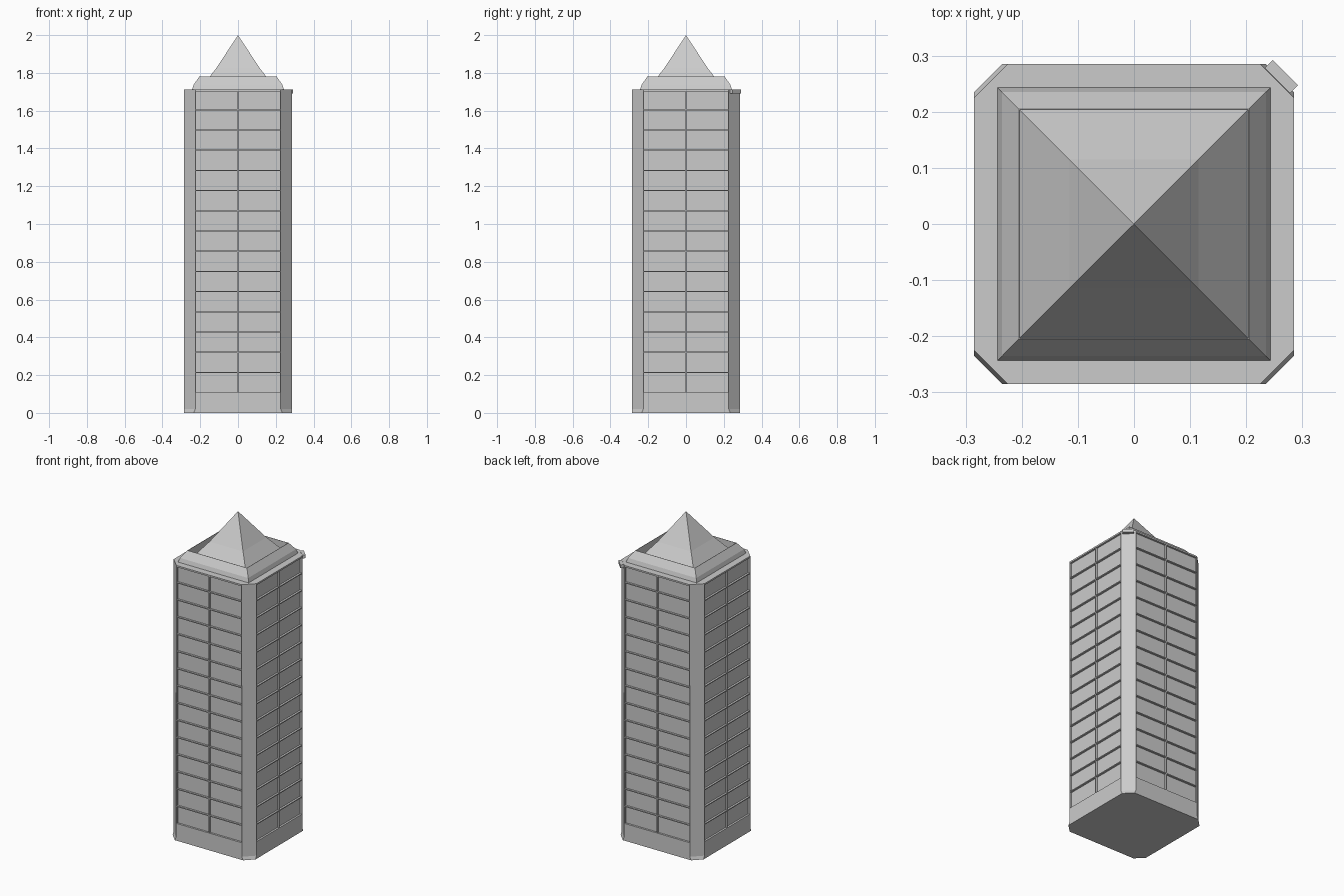
import bpy, bmesh, math
from mathutils import Matrix

if "Cube" in bpy.data.objects:
    bpy.data.objects.remove(bpy.data.objects["Cube"])

H, TOP, FLOOR = 0.285, 1.712, 0.107
WIN, DEPTH = 0.222, 0.012


def to_object(name, bm):
    bmesh.ops.recalc_face_normals(bm, faces=bm.faces)
    me = bpy.data.meshes.new(name)
    bm.to_mesh(me)
    bm.free()
    ob = bpy.data.objects.new(name, me)
    bpy.context.collection.objects.link(ob)
    return ob


def add_box(bm, lo, hi, angle=0.0):
    size = [b - a for a, b in zip(lo, hi)]
    mid = [(a + b) / 2 for a, b in zip(lo, hi)]
    m = (Matrix.Rotation(angle, 4, 'Z') @ Matrix.Translation(mid)
         @ Matrix.Diagonal((*size, 1)))
    bmesh.ops.create_cube(bm, size=1, matrix=m)


def loft(bm, rings, cap_start=True, cap_end=True):
    loops = [[bm.verts.new(p) for p in r] for r in rings]
    n = len(loops[0])
    for a, b in zip(loops, loops[1:]):
        for i in range(n):
            j = (i + 1) % n
            bm.faces.new((a[i], a[j], b[j], b[i]))
    if cap_start:
        bm.faces.new(loops[0][::-1])
    if cap_end:
        bm.faces.new(loops[-1])
    return loops


def octagon(cut, z):
    a, b = H, H - cut
    return [(a, -b, z), (a, b, z), (b, a, z), (-b, a, z),
            (-a, b, z), (-a, -b, z), (-b, -a, z), (b, -a, z)]


def square(r, z):
    return [(r, -r, z), (r, r, z), (-r, r, z), (-r, -r, z)]


# tower shaft with chamfered corners
bm = bmesh.new()
loft(bm, [octagon(0.05, 0), octagon(0.059, 0.02), octagon(0.06, TOP)])
tower = to_object("tower_shaft", bm)

# shallow window recess on each side
bm = bmesh.new()
for k in range(4):
    add_box(bm, (-WIN, -H - 0.05, FLOOR), (WIN, -H + DEPTH, TOP - 0.01), k * math.pi / 2)
cutter = to_object("recess_cutter", bm)
cutter.hide_render = True
mod = tower.modifiers.new("recess", 'BOOLEAN')
mod.object = cutter
mod.operation = 'DIFFERENCE'
mod.solver = 'EXACT'
bpy.context.view_layer.objects.active = tower
bpy.ops.object.modifier_apply(modifier=mod.name)
bpy.data.objects.remove(cutter)

# floor bars and centre mullions
bm = bmesh.new()
t = 0.003
for k in range(4):
    a = k * math.pi / 2
    for i in range(2, 16):
        z = FLOOR * i
        add_box(bm, (-WIN, -H, z - t), (WIN, -H + DEPTH, z + t), a)
    add_box(bm, (-t, -H, FLOOR), (t, -H + DEPTH, TOP - 0.01), a)
to_object("window_bars", bm)

# rounded parapet around the roof
bm = bmesh.new()
loft(bm, [square(0.243, TOP), square(0.235, 1.737), square(0.205, 1.78),
          square(0.203, 1.78), square(0.203, TOP)], False, False)
to_object("parapet", bm)

# flared pyramid roof
bm = bmesh.new()
rings = loft(bm, [square(0.203, TOP), square(0.115, 1.825)], True, False)
tip = bm.verts.new((0, 0, 2.0))
for i in range(4):
    bm.faces.new((rings[1][i], rings[1][(i + 1) % 4], tip))
to_object("pyramid_roof", bm)

# small bracket on the back right corner
bm = bmesh.new()
r = 0.264 * math.sqrt(2)
add_box(bm, (r - 0.012, -0.032, TOP - 0.02), (r + 0.008, 0.032, TOP), math.pi / 4)
to_object("corner_bracket", bm)
